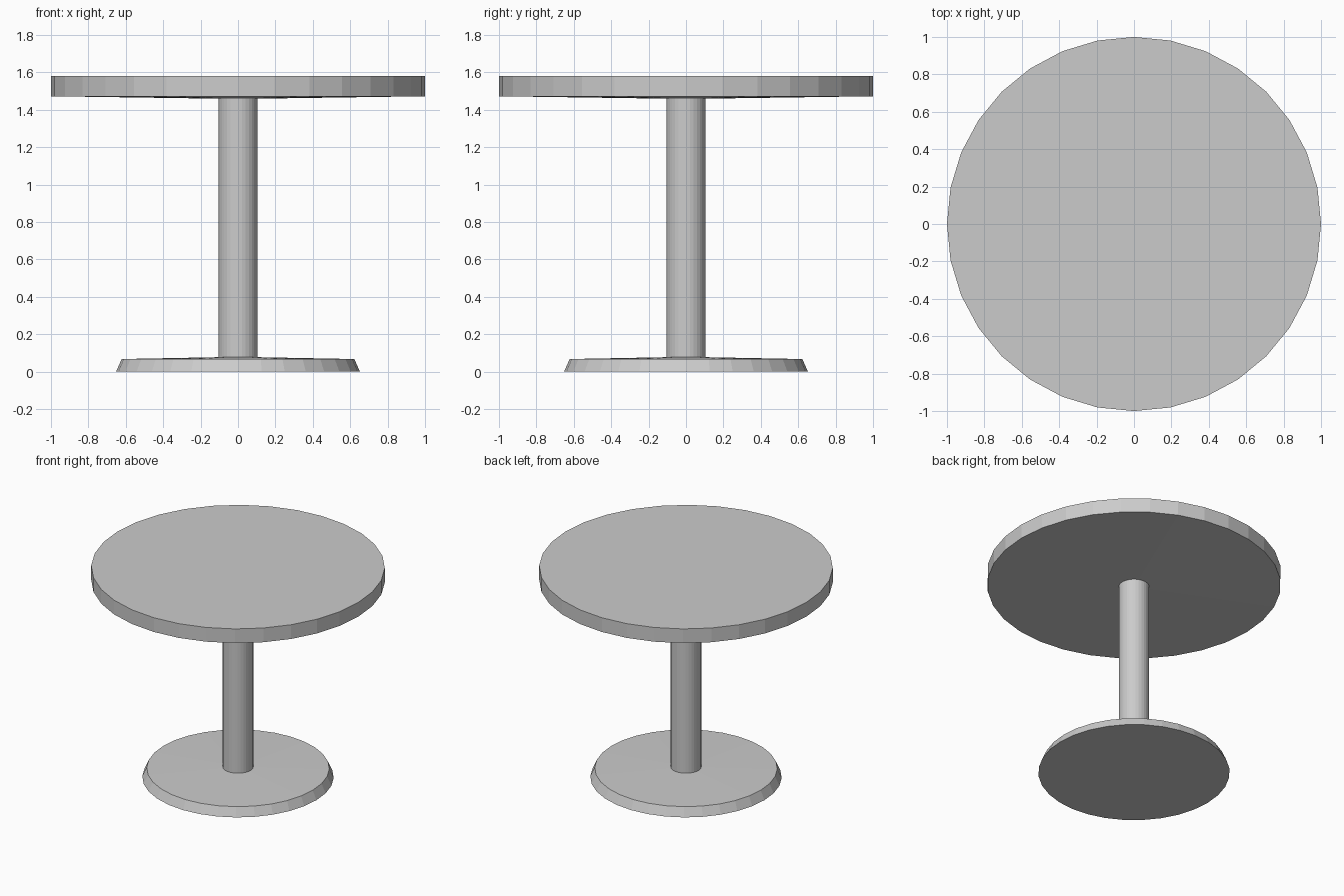
import bpy, bmesh
from math import cos, sin, tau

if "Cube" in bpy.data.objects:
    bpy.data.objects.remove(bpy.data.objects["Cube"])

SIDES = 32


def lathe(name, profile):
    """Revolve (radius, z) points, listed so that faces point outward."""
    bm = bmesh.new()
    rings = []
    for r, z in profile:
        if r == 0:
            rings.append([bm.verts.new((0, 0, z))] * SIDES)
        else:
            rings.append([bm.verts.new((r * cos(tau * i / SIDES), r * sin(tau * i / SIDES), z))
                          for i in range(SIDES)])
    for a, b in zip(rings, rings[1:]):
        for i in range(SIDES):
            j = (i + 1) % SIDES
            corners = list(dict.fromkeys((a[i], a[j], b[j], b[i])))
            bm.faces.new(corners)
    mesh = bpy.data.meshes.new(name)
    bm.to_mesh(mesh)
    bm.free()
    ob = bpy.data.objects.new(name, mesh)
    bpy.context.collection.objects.link(ob)
    return ob


R = 0.104  # column radius

# Foot plate with bevelled rim and gently rising top
lathe("base", [(0, 0), (0.652, 0), (0.622, 0.067), (R, 0.077)])
# Central column
lathe("column", [(R, 0.077), (R, 1.459)])
# Round top with slightly conical underside
lathe("tabletop", [(R, 1.459), (1, 1.472), (1, 1.579), (0, 1.579)])
